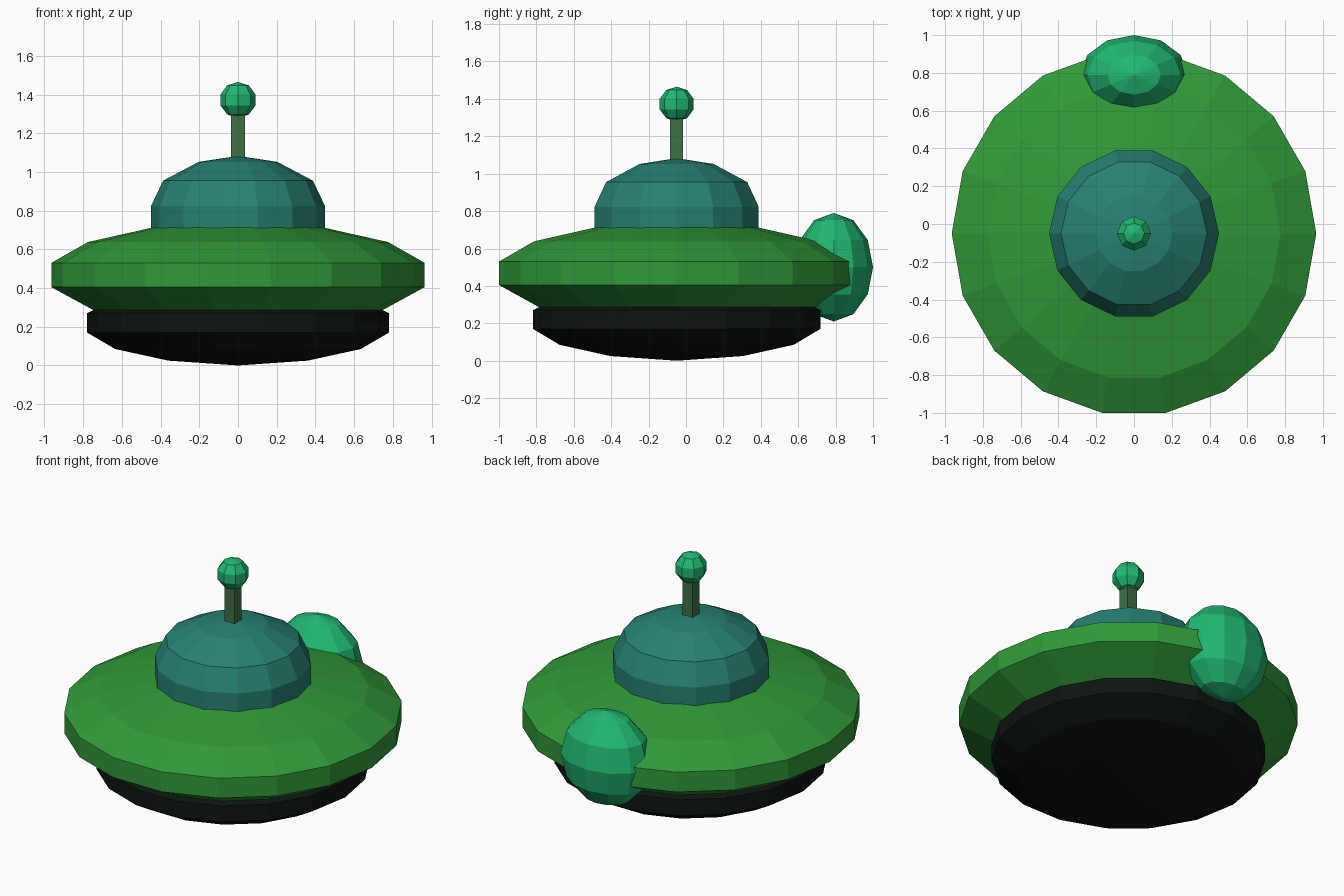
import bpy, bmesh
from math import cos, sin, tau
from mathutils import Matrix, Vector

if "Cube" in bpy.data.objects:
    bpy.data.objects.remove(bpy.data.objects["Cube"])

CY = -0.05  # the saucer axis sits slightly forward of the origin


def material(name, rgb):
    m = bpy.data.materials.new(name)
    m.diffuse_color = (*rgb, 1)
    m.use_nodes = True
    m.node_tree.nodes["Principled BSDF"].inputs["Base Color"].default_value = m.diffuse_color
    return m


def add_object(name, bm, mat):
    bmesh.ops.recalc_face_normals(bm, faces=bm.faces)
    me = bpy.data.meshes.new(name)
    bm.to_mesh(me)
    bm.free()
    me.materials.append(mat)
    ob = bpy.data.objects.new(name, me)
    bpy.context.collection.objects.link(ob)
    return ob


def lathe(name, profile, sides, mat):
    """Revolve (radius, z) points round the saucer axis; radius 0 makes a pole."""
    bm = bmesh.new()
    rings = []
    for r, z in profile:
        n = sides if r > 0 else 1
        rings.append([bm.verts.new((r * cos(tau * i / sides), CY + r * sin(tau * i / sides), z))
                      for i in range(n)])
    for a, b in zip(rings, rings[1:]):
        for i in range(sides):
            j = (i + 1) % sides
            quad = [a[i % len(a)], a[j % len(a)], b[j % len(b)], b[i % len(b)]]
            bm.faces.new(list(dict.fromkeys(quad)))
    return add_object(name, bm, mat)


def ellipsoid(name, centre, radii, segments, rings, mat):
    bm = bmesh.new()
    mtx = Matrix.Translation(centre) @ Matrix.Diagonal((*radii, 1))
    bmesh.ops.create_uvsphere(bm, u_segments=segments, v_segments=rings, radius=1, matrix=mtx)
    return add_object(name, bm, mat)


green = material("hull_green", (0.03, 0.32, 0.04))
teal = material("dome_teal", (0.02, 0.22, 0.17))
bright = material("bright_green", (0.015, 0.48, 0.17))
dull = material("dull_green", (0.05, 0.16, 0.06))
black = material("base_black", (0.004, 0.007, 0.005))

# Black rounded underside
lathe("base", [(0, 0), (0.36, 0.025), (0.635, 0.085), (0.78, 0.17),
               (0.78, 0.27), (0.74, 0.29), (0, 0.29)], 18, black)

# Wide saucer body
lathe("saucer_body", [(0, 0.285), (0.745, 0.285), (0.965, 0.405), (0.965, 0.53),
                      (0.775, 0.638), (0.44, 0.713), (0, 0.72)], 18, green)

# Dome on top
lathe("dome", [(0, 0.70), (0.45, 0.70), (0.45, 0.823), (0.387, 0.955),
               (0.203, 1.052), (0, 1.083)], 14, teal)

# Antenna: square rod and ball
bm = bmesh.new()
bmesh.ops.create_cube(bm, size=1, matrix=Matrix.Translation((0, CY, 1.18))
                      @ Matrix.Diagonal((0.07, 0.07, 0.26, 1)))
add_object("antenna_rod", bm, dull)
ellipsoid("antenna_ball", Vector((0, CY, 1.372)), (0.095, 0.095, 0.093), 8, 5, bright)

# Rear pod sunk into the rim
ellipsoid("rear_pod", Vector((0, 0.79, 0.5)), (0.285, 0.21, 0.29), 12, 6, bright)
